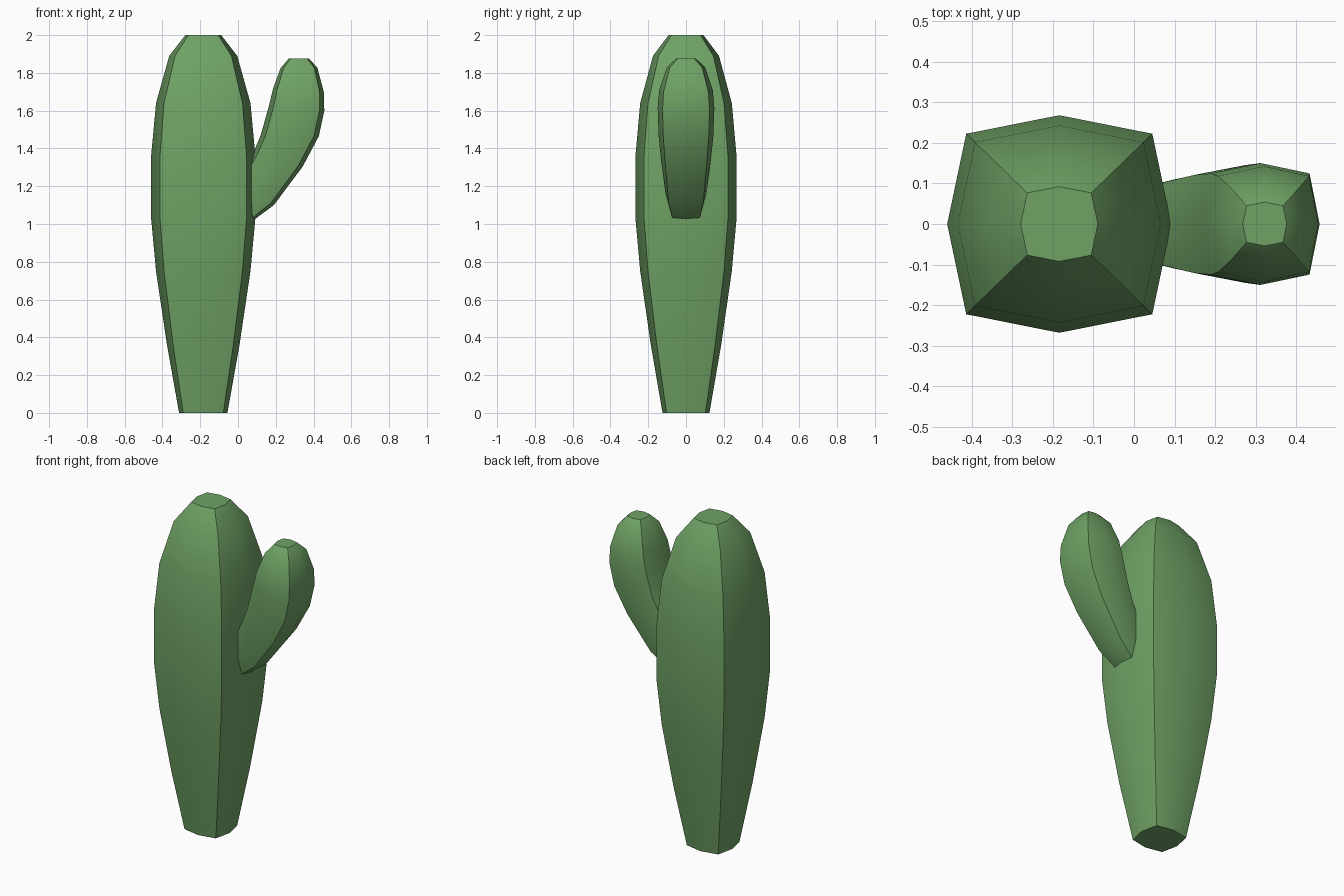
import bpy, bmesh, math
from mathutils import Vector

if "Cube" in bpy.data.objects:
    bpy.data.objects.remove(bpy.data.objects["Cube"])

green = bpy.data.materials.new("cactus_green")
green.diffuse_color = (0.16, 0.36, 0.13, 1)
green.use_nodes = True
green.node_tree.nodes["Principled BSDF"].inputs["Base Color"].default_value = green.diffuse_color

# Bulged-square cross-section: four corners and four slightly pushed-out mids
K = 0.83
SECTION = [(1, 0), (K, K), (0, 1), (-K, K), (-1, 0), (-K, -K), (0, -1), (K, -K)]


def loft(name, rings):
    """Each ring: inner point (x, z), outer point (x, z), half depth in y."""
    bm = bmesh.new()
    loops = []
    for (xa, za), (xb, zb), depth in rings:
        a, b = Vector((xa, 0, za)), Vector((xb, 0, zb))
        mid, half = (a + b) / 2, (b - a) / 2
        loops.append([bm.verts.new(mid + half * u + Vector((0, depth * v, 0)))
                      for u, v in SECTION])
    for lo, hi in zip(loops, loops[1:]):
        for i in range(8):
            j = (i + 1) % 8
            bm.faces.new((lo[i], lo[j], hi[j], hi[i]))
    bm.faces.new(loops[0][::-1])
    bm.faces.new(loops[-1])
    bmesh.ops.recalc_face_normals(bm, faces=bm.faces)
    mesh = bpy.data.meshes.new(name)
    bm.to_mesh(mesh)
    bm.free()
    obj = bpy.data.objects.new(name, mesh)
    bpy.context.collection.objects.link(obj)
    mesh.materials.append(green)
    bpy.ops.object.select_all(action='DESELECT')
    obj.select_set(True)
    bpy.context.view_layer.objects.active = obj
    bpy.ops.object.shade_smooth_by_angle(angle=math.radians(32))
    return obj


# Trunk: (height, half width)
CX = -0.184
trunk = [(0, 0.128), (0.36, 0.192), (0.75, 0.25), (1.03, 0.276),
         (1.36, 0.276), (1.64, 0.25), (1.89, 0.18), (2.0, 0.095)]
loft("trunk", [((CX - r, z), (CX + r, z), r * 0.97) for z, r in trunk])

# Arm: curves out of the trunk and turns upward
loft("arm", [
    ((-0.03, 1.13), (0.075, 1.015), 0.085),
    ((0.01, 1.24), (0.19, 1.10), 0.11),
    ((0.08, 1.375), (0.343, 1.305), 0.132),
    ((0.12, 1.47), (0.428, 1.465), 0.145),
    ((0.165, 1.63), (0.457, 1.60), 0.15),
    ((0.185, 1.715), (0.454, 1.70), 0.142),
    ((0.225, 1.825), (0.42, 1.828), 0.103),
    ((0.268, 1.875), (0.376, 1.875), 0.054),
])
